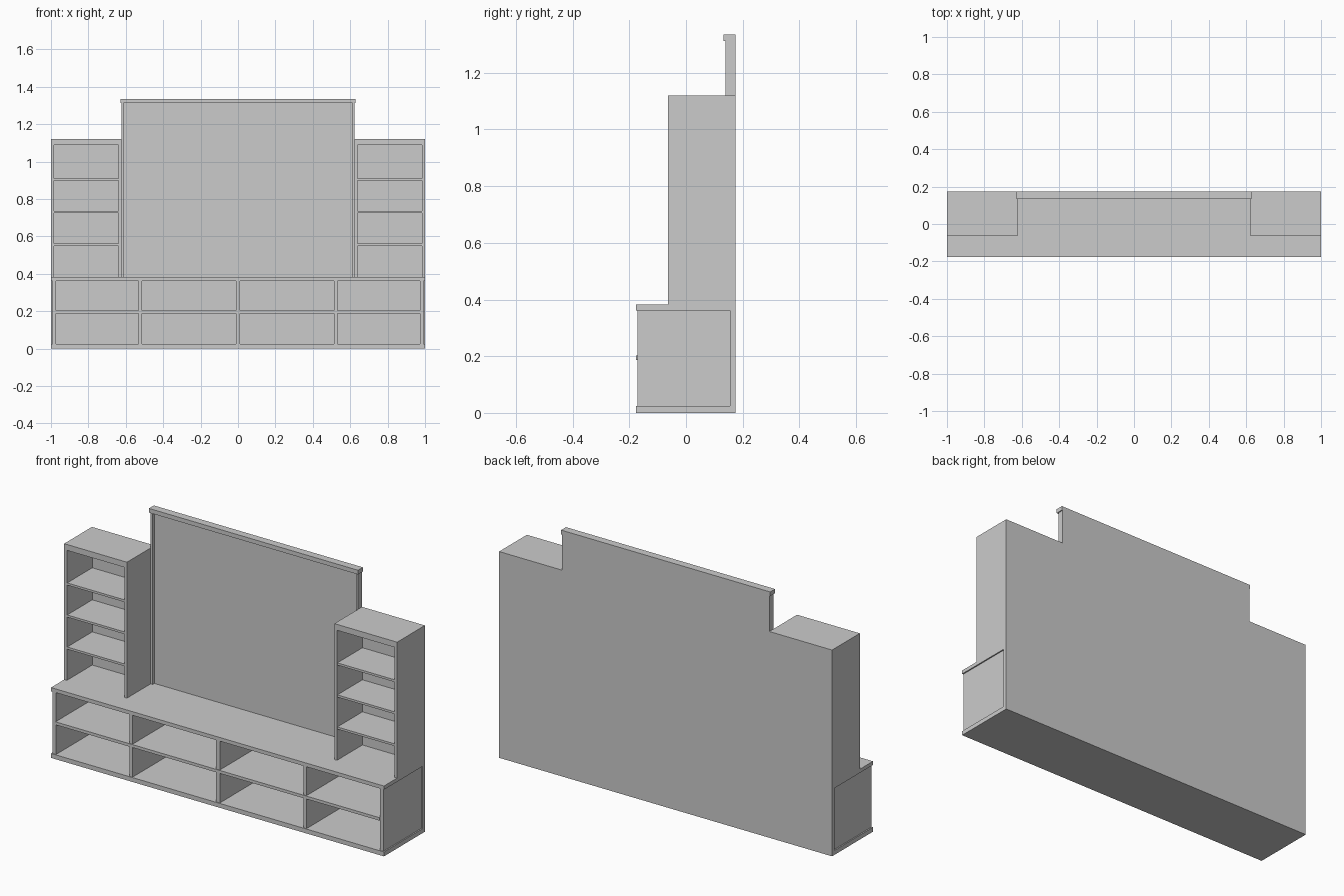
import bpy

if "Cube" in bpy.data.objects:
    bpy.data.objects.remove(bpy.data.objects["Cube"])


def box(name, x0, x1, y0, y1, z0, z1):
    bpy.ops.mesh.primitive_cube_add(size=1, location=((x0 + x1) / 2, (y0 + y1) / 2, (z0 + z1) / 2))
    ob = bpy.context.object
    ob.name = name
    ob.data.name = name
    ob.scale = (x1 - x0, y1 - y0, z1 - z0)
    bpy.ops.object.transform_apply(location=True, rotation=False, scale=True)
    return ob


def pair(name, x0, x1, *rest):
    box(name + "_right", x0, x1, *rest)
    box(name + "_left", -x1, -x0, *rest)


FRONT, BACK = -0.176, 0.175
INNER = 0.155           # front face of the back panels
FACE = FRONT + 0.004    # uprights sit slightly behind the boards
BASE_TOP = 0.382

# Low cabinet: bottom, middle and top boards
box("base_bottom", -1, 1, FRONT, INNER, 0, 0.024)
box("base_shelf", -0.973, 0.973, FRONT, INNER, 0.187, 0.203)
box("base_top", -1, 1, FRONT, INNER, 0.362, BASE_TOP)

# Low cabinet: recessed sides and dividers
pair("base_side", 0.973, 0.993, FACE, INNER, 0.024, 0.362)
pair("base_divider", 0.513, 0.532, FACE, INNER, 0.024, 0.362)
box("base_divider_centre", -0.011, 0.011, FACE, INNER, 0.024, 0.362)

# Back panels, flush across the whole unit
box("base_back", -1, 1, INNER, BACK, 0, BASE_TOP)
pair("tower_back", 0.623, 1, INNER, BACK, BASE_TOP, 1.12)
box("centre_panel", -0.623, 0.623, INNER, BACK, BASE_TOP, 1.313)

# Shelf towers
TOWER = -0.063
pair("tower_outer_side", 0.984, 1, TOWER, INNER, BASE_TOP, 1.088)
pair("tower_inner_side", 0.623, 0.639, TOWER, INNER, BASE_TOP, 1.088)
pair("tower_top", 0.623, 1, TOWER, INNER, 1.088, 1.12)
for i in range(3):
    z = 0.556 + 0.174 * i
    pair(f"tower_shelf_{i + 1}", 0.639, 0.984, TOWER + 0.003, INNER, z - 0.006, z + 0.006)

# Centre panel edge strips and cap
pair("panel_strip", 0.611, 0.623, 0.14, INNER, BASE_TOP, 1.313)
box("panel_cap", -0.628, 0.628, 0.133, BACK, 1.313, 1.336)
